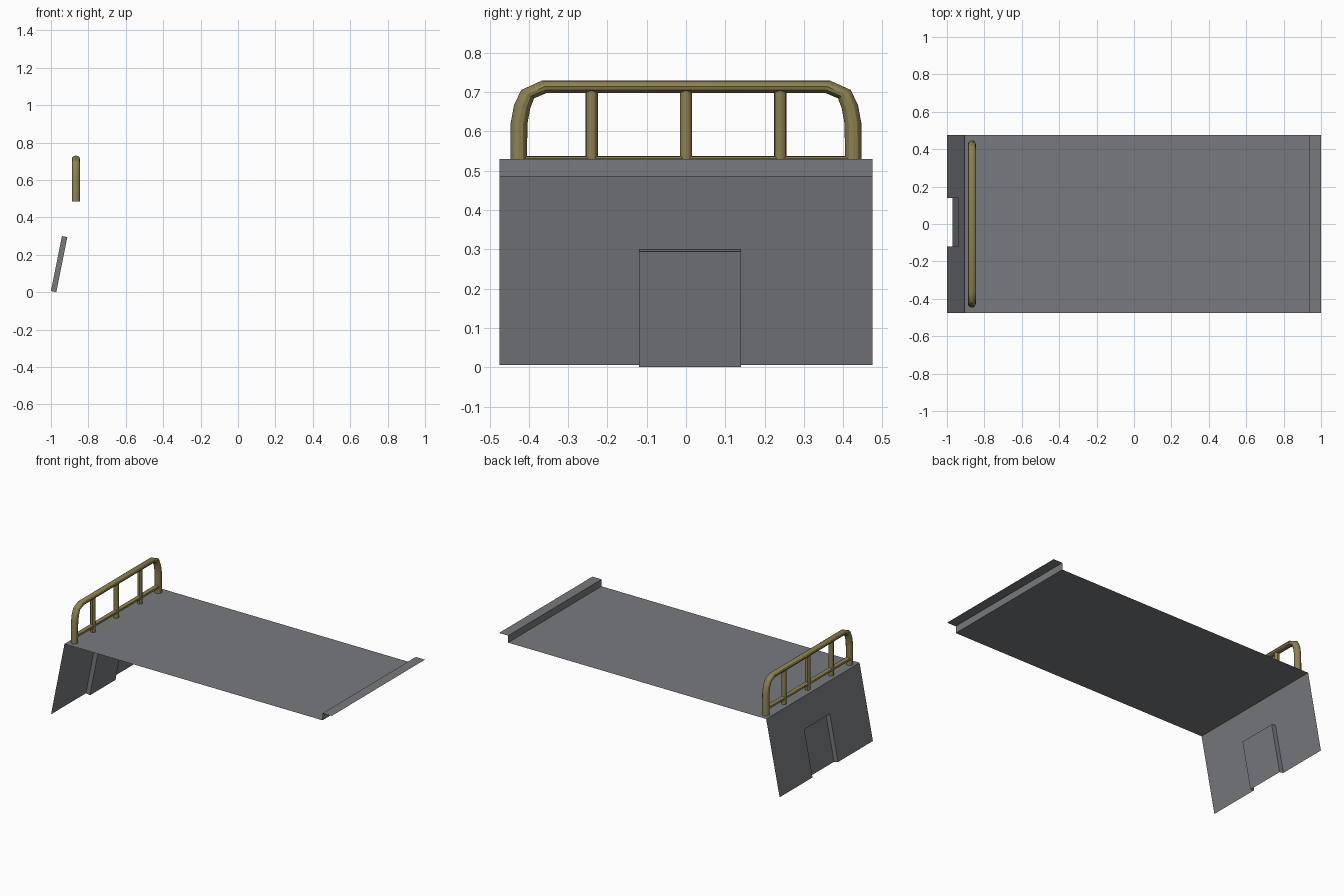
import bpy, bmesh

if "Cube" in bpy.data.objects:
    bpy.data.objects.remove(bpy.data.objects["Cube"])

def material(name, rgb):
    m = bpy.data.materials.new(name)
    m.diffuse_color = (*rgb, 1)
    m.use_nodes = True
    m.node_tree.nodes["Principled BSDF"].inputs["Base Color"].default_value = m.diffuse_color
    return m

GREY = material("grey sheet metal", (0.185, 0.195, 0.212))
OLIVE = material("olive rail paint", (0.27, 0.22, 0.085))

def sheet(name, quads):
    """Thin sheet object made from a list of quads."""
    bm = bmesh.new()
    for q in quads:
        bm.faces.new([bm.verts.new(p) for p in q])
    bmesh.ops.remove_doubles(bm, verts=bm.verts, dist=1e-4)
    me = bpy.data.meshes.new(name)
    bm.to_mesh(me)
    bm.free()
    me.materials.append(GREY)
    ob = bpy.data.objects.new(name, me)
    bpy.context.collection.objects.link(ob)

W = 0.475          # half width
DECK = 0.485       # deck height

# Deck with raised lip at the right end, swept along y
profile = [(-0.905, DECK), (0.935, DECK), (0.935, 0.53), (1.0, 0.53)]
sheet("deck", [[(a[0], -W, a[1]), (b[0], -W, b[1]), (b[0], W, b[1]), (a[0], W, a[1])]
               for a, b in zip(profile, profile[1:])])

# Sloping end wall with a recess open at the bottom
def wp(y, z, inset=0):
    """Point on the wall at height z, pushed inward along the wall normal."""
    return (-1 + 0.2 * (z - 0.006) + 0.98 * inset, y, z - 0.196 * inset)

Z0, ZR, Y0, Y1, D = 0.006, 0.30, -0.12, 0.14, 0.029

def wall_quad(ya, yb, za, zb, d=0):
    return [wp(ya, za, d), wp(ya, zb, d), wp(yb, zb, d), wp(yb, za, d)]

sheet("end_wall", [
    wall_quad(-W, Y0, Z0, ZR), wall_quad(Y1, W, Z0, ZR),
    wall_quad(-W, Y0, ZR, DECK), wall_quad(Y0, Y1, ZR, DECK), wall_quad(Y1, W, ZR, DECK),
    wall_quad(Y0, Y1, Z0, ZR, D),
    [wp(Y0, Z0), wp(Y0, ZR), wp(Y0, ZR, D), wp(Y0, Z0, D)],
    [wp(Y1, Z0, D), wp(Y1, ZR, D), wp(Y1, ZR), wp(Y1, Z0)],
    [wp(Y0, ZR), wp(Y1, ZR), wp(Y1, ZR, D), wp(Y0, ZR, D)],
])

# Guard rail: tubes along (y, z) paths, slightly flattened in height
RX, SQ = -0.867, 0.78

def tube(name, path, r):
    cu = bpy.data.curves.new(name, 'CURVE')
    cu.dimensions = '3D'
    cu.bevel_depth = r
    cu.bevel_resolution = 4
    cu.use_fill_caps = True
    sp = cu.splines.new('POLY')
    sp.points.add(len(path) - 1)
    for p, (y, z) in zip(sp.points, path):
        p.co = (0, y, z / SQ, 1)
    tmp = bpy.data.objects.new(name, cu)
    bpy.context.collection.objects.link(tmp)
    tmp.location.x = RX
    tmp.scale.z = SQ
    bpy.ops.object.select_all(action='DESELECT')
    tmp.select_set(True)
    bpy.context.view_layer.objects.active = tmp
    bpy.ops.object.convert(target='MESH')
    ob = bpy.context.object
    ob.data.materials.clear()
    ob.data.materials.append(OLIVE)
    bpy.ops.object.shade_smooth_by_angle()

half = [(0.426, DECK), (0.425, 0.62), (0.417, 0.663), (0.403, 0.695), (0.36, 0.714)]
tube("rail_hoop", half + [(-y, z) for y, z in reversed(half)], 0.0213)
tube("rail_lower_bar", [(-0.42, 0.525), (0.42, 0.525)], 0.016)
for i, y in enumerate((-0.24, 0, 0.24)):
    tube(f"rail_post_{i + 1}", [(y, DECK), (y, 0.71)], 0.0155)
